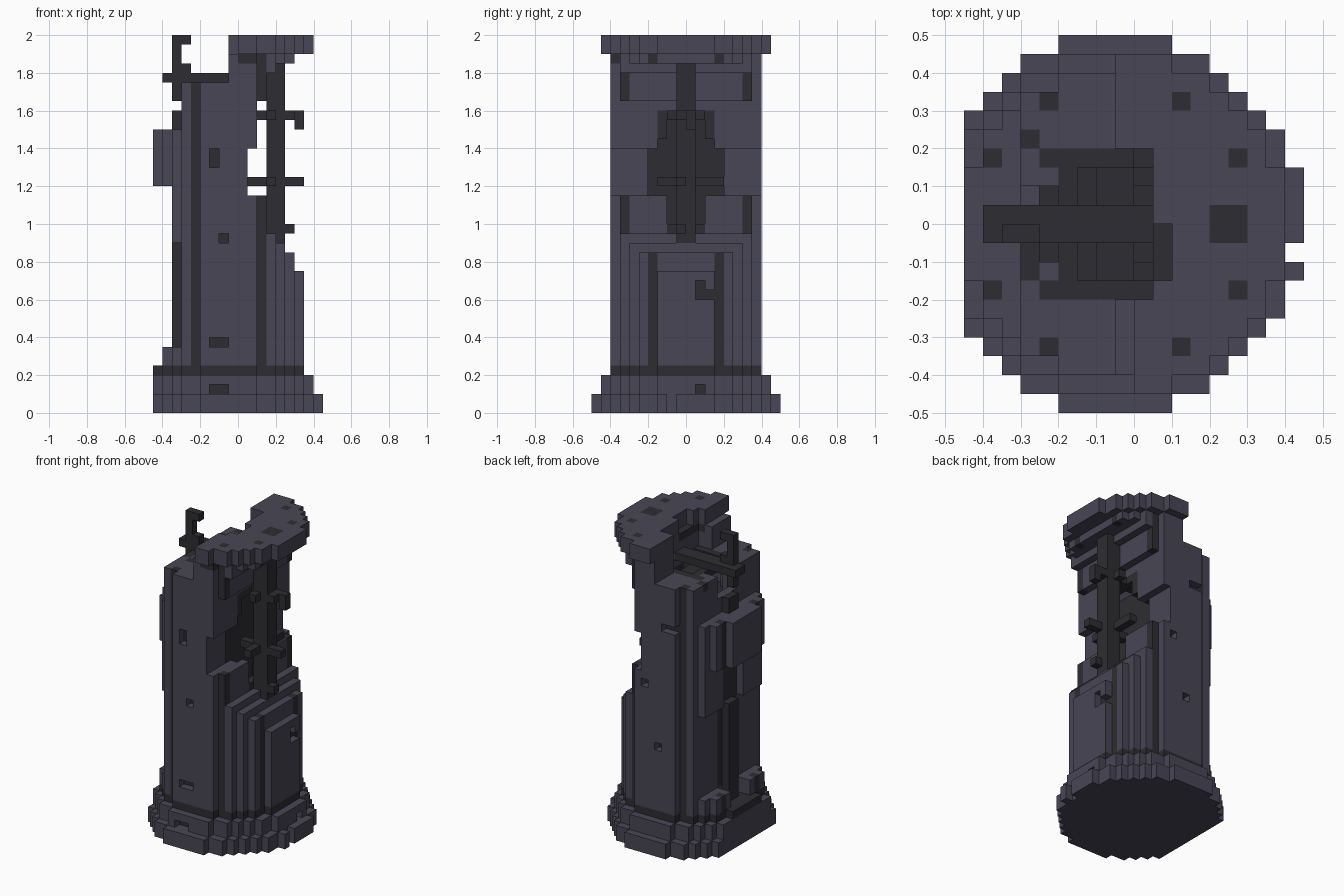
import bpy, bmesh, math

if "Cube" in bpy.data.objects:
    bpy.data.objects.remove(bpy.data.objects["Cube"])

S = 0.05            # block size
AXIS = -0.05        # x of the column axis


def material(name, rgb):
    m = bpy.data.materials.new(name)
    m.diffuse_color = (*rgb, 1)
    m.use_nodes = True
    m.node_tree.nodes["Principled BSDF"].inputs["Base Color"].default_value = m.diffuse_color
    return m


MATS = [material("slate_stone", (0.065, 0.061, 0.091)),
        material("dark_metal", (0.027, 0.027, 0.032))]
cells = {}          # (i, j, k) -> (part name, material index)


def fill(part, mat, x0, x1, y0, y1, z0, z1, rule=None):
    """Fill a box with blocks; rule(x, y, z) may return False, True or a material index + 1."""
    r = lambda v: round(v / S)
    for i in range(r(x0), r(x1)):
        for j in range(r(y0), r(y1)):
            for k in range(r(z0), r(z1)):
                m = mat
                if rule:
                    res = rule((i + .5) * S, (j + .5) * S, (k + .5) * S)
                    if not res:
                        continue
                    m = int(res) - 1
                cells[i, j, k] = (part, m)


def dent(x0, x1, y0, y1, z0, z1, axis):
    """Chip blocks out of a face; the blocks behind become dark."""
    r = lambda v: round(v / S)
    gone = [(i, j, k) for i in range(r(x0), r(x1)) for j in range(r(y0), r(y1))
            for k in range(r(z0), r(z1))]
    for c in gone:
        cells.pop(c, None)
    for c in gone:
        b = tuple(a + d for a, d in zip(c, axis))
        if b in cells:
            cells[b] = (cells[b][0], 1)


def rad(x, y):
    return math.hypot(x - AXIS, y)


def is_groove(x, y):
    a, b = sorted((abs(x - AXIS), abs(y)))
    return abs(a - .175) < .01 and abs(b - .325) < .01


def step(z, table):
    return next(v for top, v in table if z < top)


# worn outline of the shaft: right and left limits by height
RIGHT = [(.75, .35), (.85, .30), (.90, .25), (.95, .20), (1.15, .15), (1.4, .05),
         (1.65, .10), (1.8, .15), (1.85, .20), (2.1, .30)]
LEFT = [(.25, -.45), (.35, -.40), (.9, -.30), (1.2, -.35), (1.5, -.45),
        (1.75, -.30), (2.1, -.05)]


def shaft_rule(x, y, z):
    r = rad(x, y)
    if r > .4 or x > step(z, RIGHT) or x < step(z, LEFT):
        return 0
    if z < .25:
        return 2                                    # dark ring at the foot
    core = (r / .215) ** 2 + ((z - 1.22) / .42) ** 2 < 1
    if core and x > 0:
        return 0                                    # burst cavity
    if z > 1.55 and r < .2 and x < .05:
        return 0                                    # hollow top
    if z > 1.6 and abs(y) < .1 and x < .05:
        return 0
    if x < -.3 and abs(y) < .1 and z < 1.2:
        return 0                                    # slot on the left
    if is_groove(x, y):
        return 2
    if z > 1.85 and 0 < x < .15 and y < 0:
        return 2
    if x < -.2 and abs(y) < .12 and .35 < z < 1.2:
        return 2
    return 2 if r < .2 and .8 < z < 1.6 else 1


def cap_rule(x, y, z):
    if rad(x, y) > .445 or x < (-.05 if y > 0 else 0):
        return 0
    if abs(y) < .2 and x < (.05 if y > 0 or y < -.15 else .1):
        return 0
    spot = .2 < x < .3 and abs(y) < .05
    return 2 if spot or is_groove(x, y) else 1


# stepped base, shaft and broken cap
fill("base_plinth", 0, -.45, .45, -.5, .5, 0, .1, lambda x, y, z: rad(x, y) < .493)
fill("base_step", 0, -.45, .4, -.5, .5, .1, .2, lambda x, y, z: rad(x, y) < .445)
fill("shaft", 0, -.45, .4, -.45, .45, .2, 1.9, shaft_rule)
fill("cap", 0, -.1, .45, -.45, .45, 1.9, 2.0, cap_rule)

# chipped holes: front, right, back, base
F, R, B = (0, 1, 0), (-1, 0, 0), (0, -1, 0)
for x0, x1, z0, z1 in [(-.15, -.1, 1.3, 1.4), (-.1, -.05, .9, .95), (-.15, -.05, .35, .4)]:
    dent(x0, x1, -.4, -.35, z0, z1, F)
for x0, x1, z0, z1 in [(-.2, -.1, 1.45, 1.5), (0, .05, 1.05, 1.1), (-.1, -.05, .65, .7)]:
    dent(x0, x1, .35, .4, z0, z1, B)
dent(.3, .35, .05, .1, .6, .7, R)
dent(.3, .35, .1, .15, .6, .65, R)
dent(-.15, -.05, -.45, -.4, .1, .15, F)
dent(.35, .4, .05, .1, .1, .15, R)
dent(.4, .45, -.1, -.05, 0, .1, (0, 0, 0))
dent(.05, .1, .05, .1, 1.75, 1.8, (0, 0, 0))

# exposed right pipe with cross bars
P = "right_pipe"
for b in [(.15, .25, -.05, .05, .9, 1.85), (.05, .35, -.05, 0, 1.2, 1.25),
          (.1, .35, 0, .05, 1.55, 1.6), (.3, .35, 0, .05, 1.5, 1.55),
          (.25, .3, -.05, 0, .95, 1.0), (.15, .2, -.15, .2, 1.2, 1.25),
          (.15, .2, -.1, .1, 1.55, 1.6), (.15, .2, -.05, .05, .8, .9),
          (.25, .3, -.05, 0, 1.55, 1.6), (.05, .15, -.05, .05, 1.65, 1.7)]:
    fill(P, 1, *b)

# left pipe in the slot, with the hook above the broken top
P = "left_pipe"
for b in [(-.35, -.3, -.05, .05, .25, .9), (-.35, -.3, -.05, .05, 1.5, 1.6),
          (-.35, -.3, -.05, 0, 1.65, 2.0), (-.3, -.25, -.05, 0, 1.95, 2.0),
          (-.3, -.25, -.05, 0, 1.8, 1.85)]:
    fill(P, 1, *b)

# bars in the hollow top
P = "top_bars"
for b in [(-.4, .05, -.05, .05, 1.75, 1.8), (-.25, 0, .15, .2, 1.7, 1.75),
          (-.25, .05, -.2, -.15, 1.7, 1.75), (-.2, -.15, -.2, .2, 1.7, 1.75),
          (-.1, 0, -.15, .15, 1.65, 1.7), (-.3, -.25, -.15, -.05, 1.7, 1.75),
          (-.3, -.25, .2, .25, 1.7, 1.75)]:
    fill(P, 1, *b)


# turn each part into a mesh of its visible block faces
def build(part):
    bm = bmesh.new()
    verts = {}
    for c, (p, m) in cells.items():
        if p != part:
            continue
        for ax in range(3):
            for side in (0, 1):
                n = list(c)
                n[ax] += 1 if side else -1
                if tuple(n) in cells:
                    continue
                u, v = (ax + 1) % 3, (ax + 2) % 3
                ring = []
                for du, dv in ((0, 0), (1, 0), (1, 1), (0, 1)):
                    q = list(c)
                    q[ax] += side
                    q[u] += du
                    q[v] += dv
                    q = tuple(q)
                    if q not in verts:
                        verts[q] = bm.verts.new([a * S for a in q])
                    ring.append(verts[q])
                f = bm.faces.new(ring if side else ring[::-1])
                f.material_index = m
    me = bpy.data.meshes.new(part)
    bm.to_mesh(me)
    bm.free()
    for m in MATS:
        me.materials.append(m)
    bpy.context.collection.objects.link(bpy.data.objects.new(part, me))


for part in sorted({p for p, _ in cells.values()}):
    build(part)
